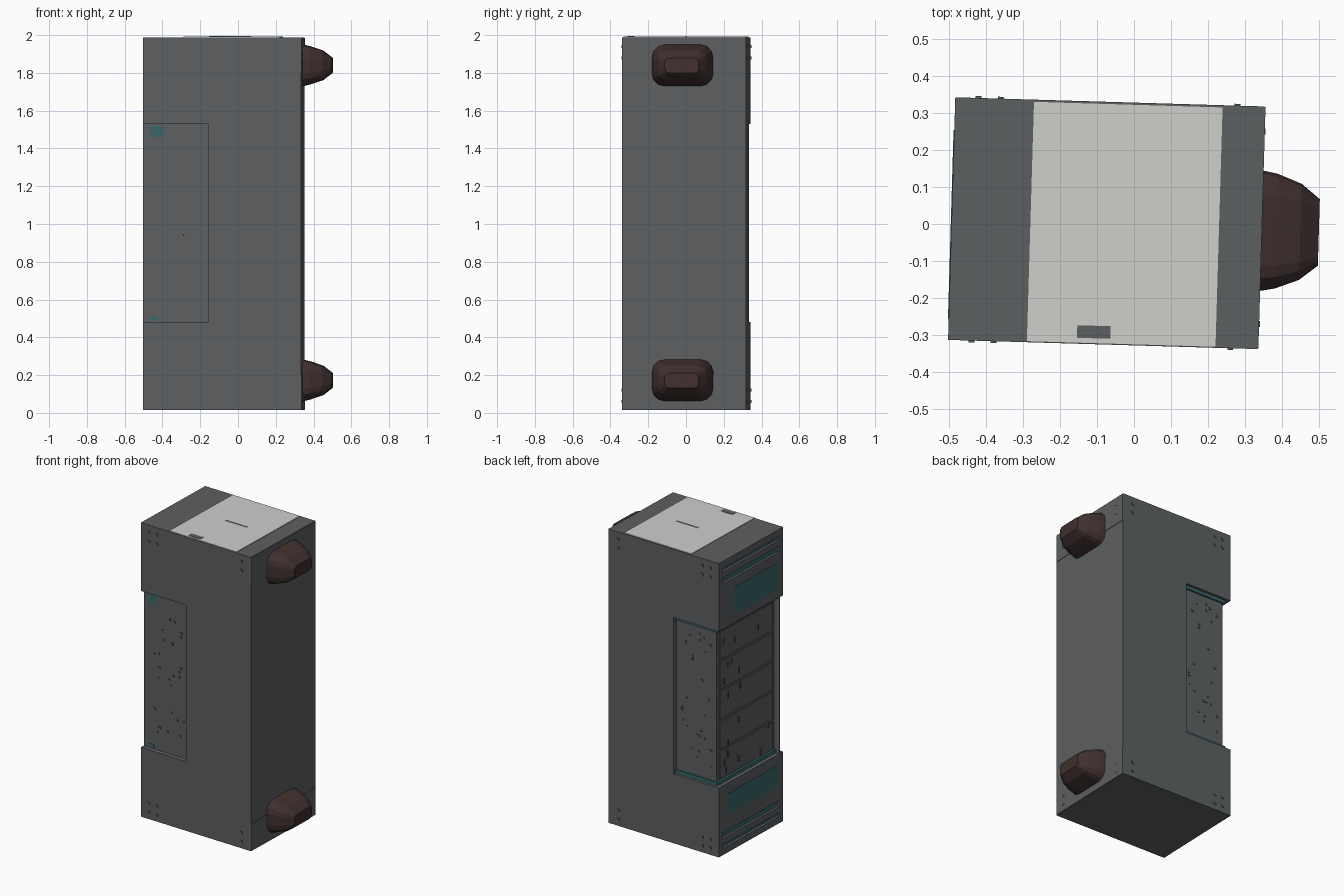
import bpy, bmesh, math, random
from mathutils import Matrix

if "Cube" in bpy.data.objects:
    bpy.data.objects.remove(bpy.data.objects["Cube"])

random.seed(4)
TURN = Matrix.Rotation(math.radians(-1.7), 4, 'Z')   # whole model is slightly turned


def material(name, rgb):
    m = bpy.data.materials.new(name)
    m.diffuse_color = (*rgb, 1)
    m.use_nodes = True
    m.node_tree.nodes["Principled BSDF"].inputs["Base Color"].default_value = m.diffuse_color
    return m


GREY = material("dark grey", (0.108, 0.116, 0.121))
WHITE = material("off white", (0.62, 0.62, 0.6))
BROWN = material("dark brown", (0.052, 0.030, 0.029))
TEAL = material("teal", (0.04, 0.135, 0.145))


def finish(name, bm, mat):
    bmesh.ops.recalc_face_normals(bm, faces=bm.faces)
    me = bpy.data.meshes.new(name)
    bm.to_mesh(me)
    bm.free()
    me.materials.append(mat)
    ob = bpy.data.objects.new(name, me)
    ob.matrix_world = TURN
    bpy.context.collection.objects.link(ob)
    return ob


def add_box(bm, x0, x1, y0, y1, z0, z1):
    m = Matrix.Translation(((x0 + x1) / 2, (y0 + y1) / 2, (z0 + z1) / 2))
    m = m @ Matrix.Diagonal((x1 - x0, y1 - y0, z1 - z0, 1))
    bmesh.ops.create_cube(bm, size=1, matrix=m)


def boxes(name, mat, *items):
    bm = bmesh.new()
    for b in items:
        add_box(bm, *b)
    return finish(name, bm, mat)


def prism(name, mat, profile, z0, z1):
    bm = bmesh.new()
    face = bm.faces.new([bm.verts.new((x, y, z0)) for x, y in profile])
    ext = bmesh.ops.extrude_face_region(bm, geom=[face])
    verts = [v for v in ext["geom"] if isinstance(v, bmesh.types.BMVert)]
    bmesh.ops.translate(bm, verts=verts, vec=(0, 0, z1 - z0))
    return finish(name, bm, mat)


def cut(ob, cutter):
    cutter.hide_render = True
    mod = ob.modifiers.new("cut", 'BOOLEAN')
    mod.operation, mod.solver, mod.object = 'DIFFERENCE', 'EXACT', cutter
    bpy.context.view_layer.update()
    dg = bpy.context.evaluated_depsgraph_get()
    me = bpy.data.meshes.new_from_object(ob.evaluated_get(dg))
    ob.modifiers.clear()
    ob.data = me
    bpy.data.objects.remove(cutter)


X0, X1, Y, Z0, Z1 = -0.493, 0.343, 0.328, 0.015, 1.988
RX, CX, CY = -0.15, -0.452, 0.298        # recess end, recessed core corner
R0, R1 = 0.48, 1.53                      # recess height range

# Main cabinet, with a wrap-around recess and two pairs of grooves on the left
cabinet = boxes("cabinet", GREY, (X0, X1, -Y, Y, Z0, Z1))
cut(cabinet, prism("recess_cutter", GREY, [
    (RX, -0.4), (RX, -CY), (CX, -CY), (CX, CY), (RX, CY), (RX, 0.4), (-0.6, 0.4), (-0.6, -0.4)], R0, R1))
grooves = []
for a, b in ((0.06, 0.085), (0.125, 0.165)):
    grooves += [(a, b), (2 - b, 2 - a)]
cut(cabinet, boxes("groove_cutter", GREY,
                   *[(-0.6, X0 + 0.022, -0.29, 0.29, a, b) for a, b in grooves]))
boxes("groove_linings", TEAL,
      *[(X0 + 0.016, X0 + 0.024, -0.289, 0.289, a, b) for a, b in grooves])

# Teal faded panels on the left side
boxes("left_panels", TEAL,
      (X0 - 0.002, X0 + 0.005, -0.27, 0.17, 1.59, 1.77),
      (X0 - 0.002, X0 + 0.005, -0.27, 0.24, 0.27, 0.41))

# Teal trim along the recess ledges
trim = []
for a, b in ((R0, R0 + 0.022), (R1 - 0.022, R1)):
    trim += [(CX - 0.015, CX + 0.01, -CY, CY + 0.012, a, b),
             (CX, RX, CY - 0.01, CY + 0.012, a, b)]
boxes("recess_trim", TEAL, *trim)
boxes("front_recess_marks", TEAL,
      (CX, CX + 0.06, -CY - 0.003, -CY + 0.003, R1 - 0.07, R1 - 0.01),
      (CX, CX + 0.035, -CY - 0.003, -CY + 0.003, R0 + 0.01, R0 + 0.03))

# Thin upright fin in the front left corner of the recess
boxes("corner_fin", GREY, (X0, CX, -CY, -CY + 0.01, R0, R1))

# Slats on the recessed left face
step = 0.2
boxes("recess_slats", GREY,
      *[(CX - 0.007, CX + 0.005, -0.27, 0.27, 0.508 + i * step, 0.5 + (i + 1) * step - 0.008)
        for i in range(5)])

# Small studs scattered over the recess, and rivets near the corners
studs = []
for side in (-1, 1):
    for i in range(26):
        x, z, s = random.uniform(CX + 0.03, RX - 0.04), random.uniform(0.54, 1.47), random.uniform(0.004, 0.008)
        studs.append((x - s, x + s, side * CY - 0.006, side * CY + 0.006, z - s, z + s))
for i in range(18):
    y, z = random.uniform(-0.25, 0.25), random.uniform(0.54, 1.46)
    studs.append((CX - 0.013, CX, y - 0.005, y + 0.005, z - 0.02, z + 0.02))
boxes("recess_studs", GREY, *studs)

rivets = []
for z in (0.06, 0.12, 1.88, 1.94):
    for side in (-1, 1):
        for x in (-0.43, -0.37, 0.27):
            rivets.append((x - .008, x + .008, side * Y - .005, side * Y + .005, z - .008, z + .008))
        rivets.append((X1 - .005, X1 + .005, side * 0.26 - .008, side * 0.26 + .008, z - .008, z + .008))
boxes("corner_rivets", GREY, *rivets)

# White top plate with a dark worn patch and a thin slit
boxes("top_plate", WHITE, (-0.28, 0.23, -Y + 0.003, Y - 0.006, Z1 - 0.003, Z1 + 0.004))
boxes("top_patch", GREY, (-0.145, -0.055, -0.312, -0.278, Z1, Z1 + 0.006))
boxes("top_slit", WHITE, (-0.09, 0.07, -0.004, 0.001, Z1, Z1 + 0.008))

# Raised plates on the right side, behind the bumpers
boxes("right_plates", GREY,
      (X1 - 0.004, X1 + 0.003, -Y + 0.002, Y - 0.002, Z0 + 0.002, 0.2),
      (X1 - 0.004, X1 + 0.003, -Y + 0.002, Y - 0.002, 1.8, Z1 - 0.002))


# Faceted bumpers: rounded-rectangle rings stepping inward to the tip
def bumper(name, zc):
    bm = bmesh.new()
    rings = []
    for x, hy, hz in ((X1 - 0.005, 0.164, 0.112), (0.385, 0.155, 0.1),
                      (0.45, 0.13, 0.078), (0.5, 0.09, 0.04)):
        ring = []
        r = hz * 0.62
        for q, (sy, sz) in enumerate(((1, 1), (-1, 1), (-1, -1), (1, -1))):
            for k in range(4):
                a = math.radians(90 * q + 30 * k)
                ring.append(bm.verts.new((x, -0.008 + sy * (hy - r) + r * math.cos(a),
                                          zc + sz * (hz - r) + r * math.sin(a))))
        rings.append(ring)
    n = len(rings[0])
    for a, b in zip(rings, rings[1:]):
        for i in range(n):
            bm.faces.new((a[i], a[(i + 1) % n], b[(i + 1) % n], b[i]))
    bm.faces.new(rings[0])
    bm.faces.new(rings[-1])
    finish(name, bm, BROWN)


bumper("lower_bumper", 0.172)
bumper("upper_bumper", 1.84)
